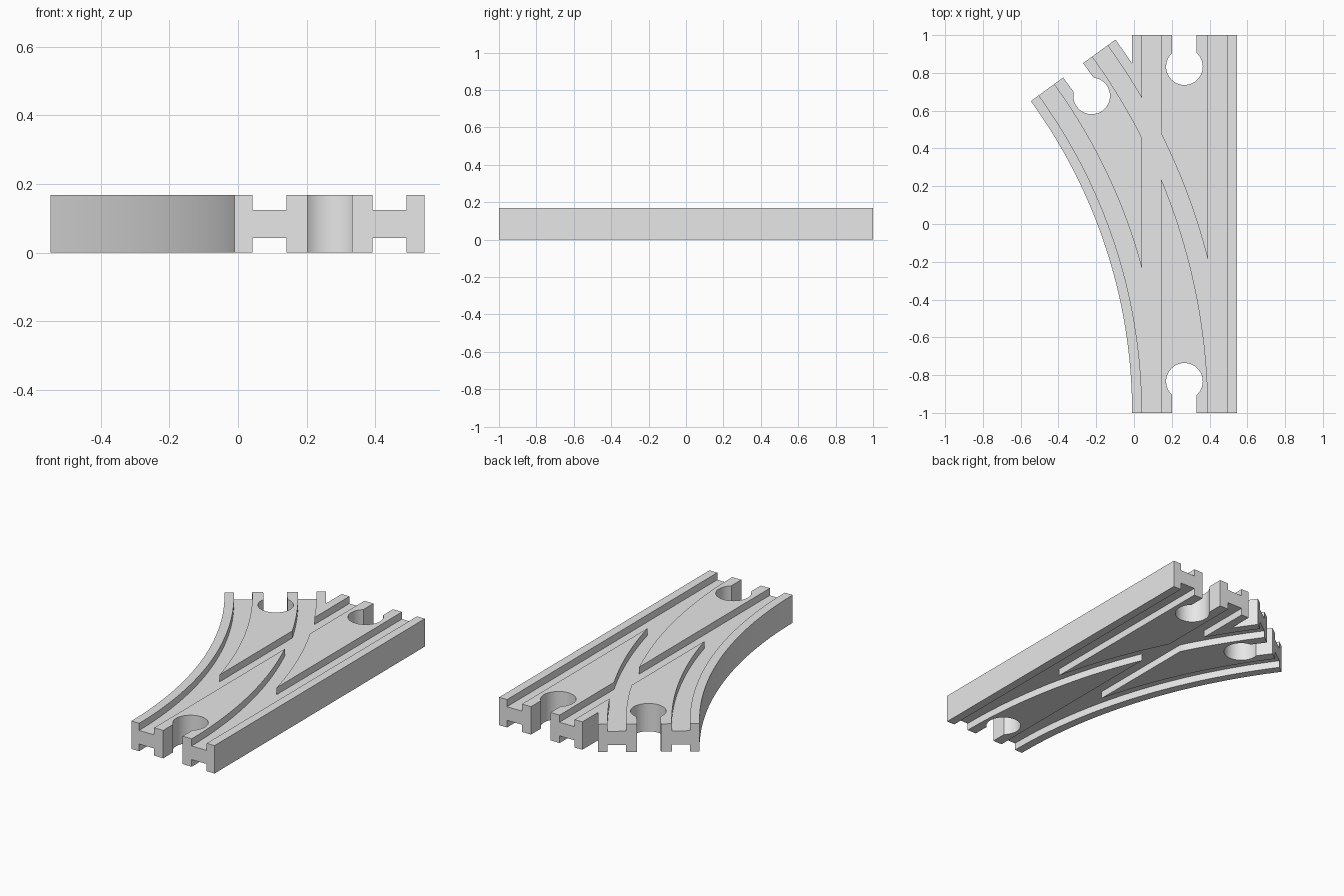
import bpy, bmesh
from math import sin, cos, asin, acos, pi, radians
from mathutils import Vector

if "Cube" in bpy.data.objects:
    bpy.data.objects.remove(bpy.data.objects["Cube"])

# Main dimensions
H = 0.168                    # thickness
DEPTH = 0.043                # groove depth
MID, HALF = 0.267, 0.277     # centre line and half width of the straight leg
R, SWEEP = 3.085, radians(36)  # centre line radius and sweep of the curved leg
CX = MID - R                 # x of the curve centre (its y is -1)
RAILS = [(-0.225, -0.125), (0.125, 0.225)]   # groove offsets from the centre line
OVER = 0.05                  # cutter overshoot


def arc(offset, a0, a1, n=40):
    r = R + offset
    return [(CX + r * cos(a), -1 + r * sin(a))
            for a in (a0 + (a1 - a0) * i / n for i in range(n + 1))]


def prism(name, outline, z0, z1):
    bm = bmesh.new()
    base = bm.faces.new([bm.verts.new((x, y, z0)) for x, y in outline])
    top = bmesh.ops.extrude_face_region(bm, geom=[base])["geom"]
    bmesh.ops.translate(bm, vec=(0, 0, z1 - z0),
                        verts=[g for g in top if isinstance(g, bmesh.types.BMVert)])
    bmesh.ops.recalc_face_normals(bm, faces=bm.faces)
    mesh = bpy.data.meshes.new(name)
    bm.to_mesh(mesh)
    bm.free()
    obj = bpy.data.objects.new(name, mesh)
    bpy.context.collection.objects.link(obj)
    return obj


def cut(target, outline, z0, z1):
    cutter = prism("cutter", outline, z0, z1)
    cutter.hide_render = True
    mod = target.modifiers.new("cut", "BOOLEAN")
    mod.operation, mod.solver, mod.object = "DIFFERENCE", "EXACT", cutter
    bpy.context.view_layer.objects.active = target
    bpy.ops.object.modifier_apply(modifier=mod.name)
    bpy.data.objects.remove(cutter)


def keyhole(end, outward):
    """Round socket with a straight neck that opens through a leg's end."""
    r, neck, inset = 0.097, 0.065, 0.167
    out = Vector(outward)
    side = Vector((-out.y, out.x))
    centre = Vector(end) - out * inset
    a0 = asin(neck / r)
    local = [(r * cos(a), r * sin(a))
             for a in (a0 + (2 * pi - 2 * a0) * i / 40 for i in range(41))]
    local += [(inset + OVER, -neck), (inset + OVER, neck)]
    return [tuple(centre + out * u + side * v) for u, v in local]


# Body: straight leg and curved leg in one outline
left, right = MID - HALF, MID + HALF
fork = acos((left - CX) / (R + HALF))
outline = arc(-HALF, 0, SWEEP) + arc(HALF, SWEEP, fork, 8)
outline += [(left, 1), (right, 1), (right, -1)]
track = prism("track_switch", outline, 0, H)

# Wheel grooves on both faces, along both legs
for z0, z1 in [(H - DEPTH, H + OVER), (-OVER, DEPTH)]:
    for a, b in RAILS:
        cut(track, [(MID + a, -1 - OVER), (MID + b, -1 - OVER),
                    (MID + b, 1 + OVER), (MID + a, 1 + OVER)], z0, z1)
        cut(track, arc(a, -0.02, SWEEP + 0.02) + arc(b, SWEEP + 0.02, -0.02), z0, z1)

# Connector sockets at the three ends
curve_end = (CX + R * cos(SWEEP), -1 + R * sin(SWEEP))
for end, outward in [((MID, -1), (0, -1)), ((MID, 1), (0, 1)),
                     (curve_end, (-sin(SWEEP), cos(SWEEP)))]:
    cut(track, keyhole(end, outward), -OVER, H + OVER)

# Single plain grey
grey = bpy.data.materials.new("light_grey")
grey.use_nodes = True
grey.diffuse_color = (0.8, 0.8, 0.8, 1)
grey.node_tree.nodes["Principled BSDF"].inputs["Base Color"].default_value = (0.8, 0.8, 0.8, 1)
track.data.materials.clear()
track.data.materials.append(grey)

bpy.ops.object.select_all(action="DESELECT")
track.select_set(True)
bpy.context.view_layer.objects.active = track
bpy.ops.object.shade_smooth_by_angle(angle=radians(30))
